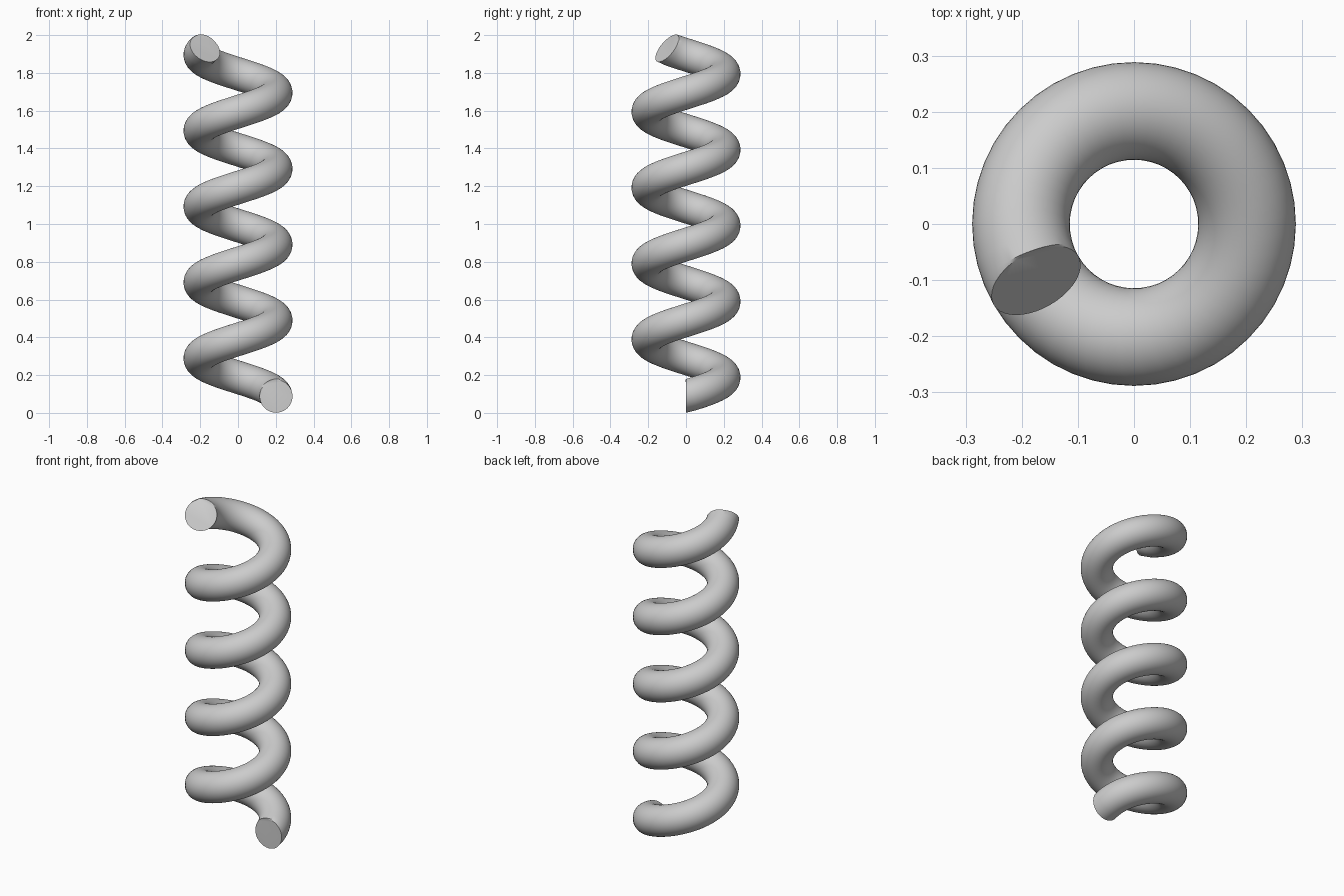
import bpy, bmesh
from math import sin, cos, pi, atan, radians
from mathutils import Vector

cube = bpy.data.objects.get("Cube")
if cube:
    bpy.data.objects.remove(cube, do_unlink=True)

COIL_R, WIRE_R = 0.2015, 0.087
PITCH, START_Z = 0.4017, 0.088
TURNS = 4 + 7 / 12
STEPS, SIDES = 220, 40
slope = atan(PITCH / (2 * pi * COIL_R))

steel = bpy.data.materials.new("light grey")
steel.use_nodes = True
grey = (0.6, 0.6, 0.6, 1)
steel.diffuse_color = grey
steel.node_tree.nodes["Principled BSDF"].inputs["Base Color"].default_value = grey


def wire_ring(bm, turn, tilt):
    """Circle of vertices around the helix, its normal raised by tilt."""
    a = 2 * pi * turn
    out = Vector((cos(a), sin(a), 0))
    along = Vector((-sin(a), cos(a), 0))
    up = Vector((0, 0, cos(tilt))) - along * sin(tilt)
    centre = out * COIL_R + Vector((0, 0, START_Z + PITCH * turn))
    ring = []
    for j in range(SIDES):
        b = 2 * pi * j / SIDES
        ring.append(bm.verts.new(centre + (out * cos(b) + up * sin(b)) * WIRE_R))
    return ring


# Coiled wire: upright cut at the bottom, steeper cut at the top
bm = bmesh.new()
rings = []
for i in range(STEPS + 1):
    tilt = 0 if i == 0 else 2 * slope if i == STEPS else slope
    rings.append(wire_ring(bm, TURNS * i / STEPS, tilt))
for r0, r1 in zip(rings, rings[1:]):
    for j in range(SIDES):
        k = (j + 1) % SIDES
        bm.faces.new((r0[j], r0[k], r1[k], r1[j]))
# Flat end caps
bm.faces.new(rings[0])
bm.faces.new(rings[-1])
bmesh.ops.recalc_face_normals(bm, faces=bm.faces)

mesh = bpy.data.meshes.new("spring_coil")
bm.to_mesh(mesh)
bm.free()
mesh.materials.append(steel)
spring = bpy.data.objects.new("spring_coil", mesh)
bpy.context.collection.objects.link(spring)

bpy.ops.object.select_all(action='DESELECT')
spring.select_set(True)
bpy.context.view_layer.objects.active = spring
bpy.ops.object.shade_smooth_by_angle(angle=radians(35))
